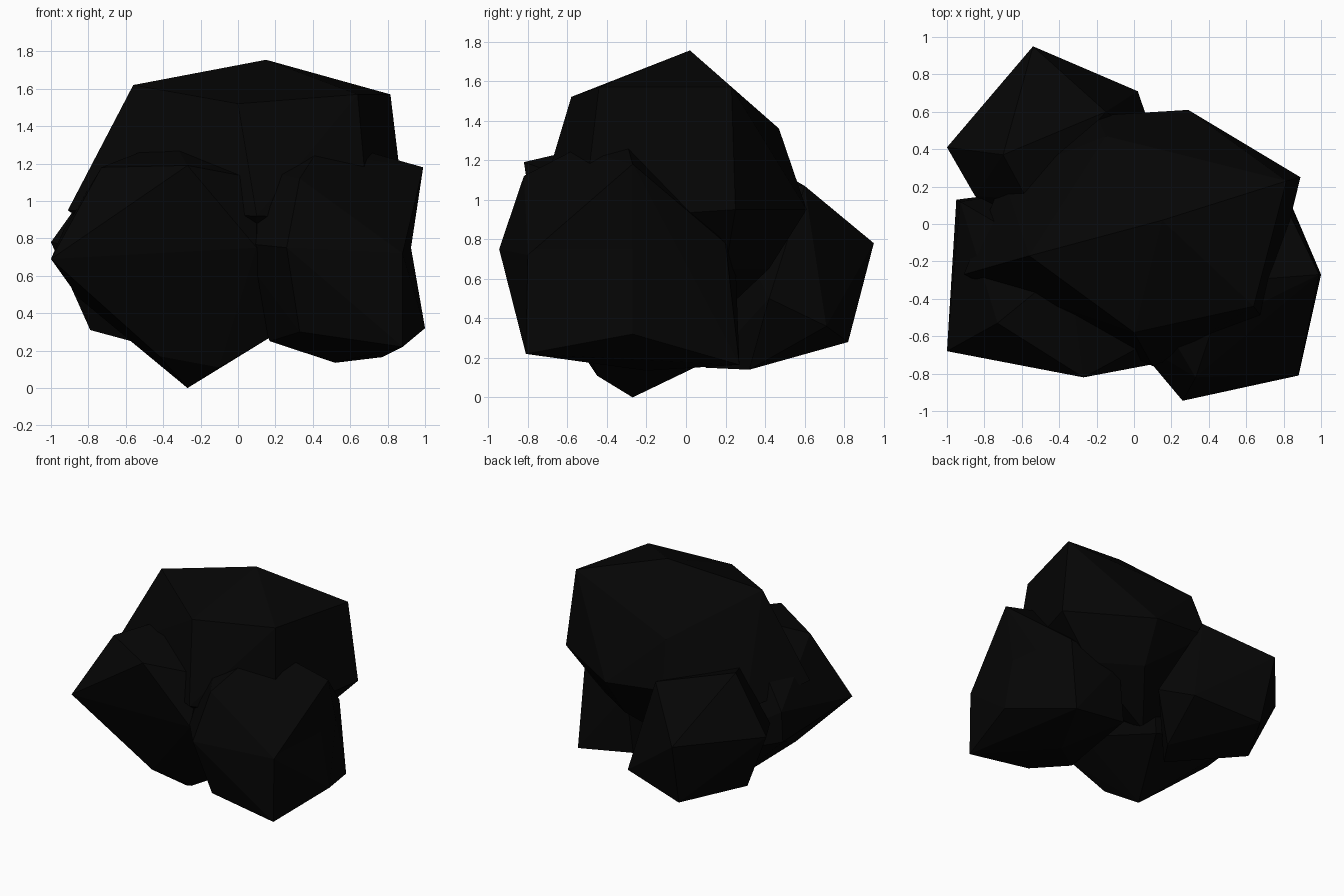
import bpy
import bmesh
import math

# One near-black colour for every lump
coal = bpy.data.materials.new("coal_black")
coal.diffuse_color = (0.0016, 0.0016, 0.0016, 1.0)


def chunk(name, corners, dent=None):
    """Faceted lump: convex hull of corner points, with an optional
    dent = (height, side, depth) pressed into its right-hand side."""
    bm = bmesh.new()
    for c in corners:
        bm.verts.new(c)
    bmesh.ops.convex_hull(bm, input=bm.verts)
    loose = [v for v in bm.verts if not v.link_faces]
    bmesh.ops.delete(bm, geom=loose, context='VERTS')
    if dent:
        height, side, depth = dent
        geom = bm.verts[:] + bm.edges[:] + bm.faces[:]
        bmesh.ops.bisect_plane(bm, geom=geom, plane_co=(0, 0, height),
                               plane_no=(0, 0, 1))
        for v in bm.verts:
            if abs(v.co.z - height) < 0.001 and v.co.x > side:
                v.co.x -= depth
    else:
        bmesh.ops.dissolve_limit(bm, angle_limit=math.radians(3),
                                 verts=bm.verts, edges=bm.edges)
    bmesh.ops.recalc_face_normals(bm, faces=bm.faces)
    mesh = bpy.data.meshes.new(name)
    bm.to_mesh(mesh)
    bm.free()
    mesh.materials.append(coal)
    obj = bpy.data.objects.new(name, mesh)
    bpy.context.collection.objects.link(obj)
    return obj


# Large lump on top
chunk("top_lump", [
    (-0.56, -0.17, 1.62), (0.15, 0.02, 1.755), (0.815, 0.23, 1.57),
    (0.64, -0.44, 1.57), (0.0, -0.58, 1.52), (-0.15, 0.47, 1.36),
    (0.89, 0.25, 0.95), (0.29, 0.61, 0.95), (-0.2, 0.58, 1.0),
    (-0.91, -0.27, 0.95), (-0.7, 0.25, 0.85), (0.7, -0.52, 0.9),
    (0.1, -0.76, 0.92), (0.6, 0.2, 0.65), (0.25, 0.42, 0.65),
    (0.0, 0.1, 0.35)])

# Lump at the front right
chunk("front_right_lump", [
    (0.26, -0.945, 0.75), (0.33, -0.80, 0.30), (0.88, -0.81, 0.22),
    (1.0, -0.27, 0.32), (0.99, -0.27, 1.18), (0.77, 0.27, 0.165),
    (0.76, 0.20, 0.78), (0.33, -0.82, 1.12), (-0.03, -0.60, 0.78),
    (0.17, -0.50, 0.25), (0.52, -0.20, 0.135), (0.60, -0.30, 1.29),
    (0.88, -0.80, 0.72), (0.30, 0.24, 0.24), (0.42, -0.55, 1.26),
    (0.20, -0.60, 1.15), (0.35, 0.25, 0.70)], dent=(0.75, 0.93, 0.07))

# Lump at the front left, reaching the ground
chunk("front_left_lump", [
    (-1.0, -0.68, 0.69), (-0.73, -0.53, 1.18), (-0.27, -0.82, 1.19),
    (-0.27, -0.27, 0.0), (-0.42, -0.49, 0.17), (-0.95, 0.13, 0.62),
    (0.1, -0.75, 0.75), (0.28, -0.25, 0.34), (-0.35, -0.22, 1.33),
    (0.1, -0.62, 1.12), (0.0, 0.25, 0.25), (-0.93, 0.12, 0.85),
    (-0.1, -0.45, 0.11), (-0.50, -0.28, 0.19), (0.17, -0.50, 0.27),
    (-0.85, -0.18, 0.48), (-0.62, -0.50, 0.35)])

# Lump at the back left
chunk("back_left_lump", [
    (-0.54, 0.95, 0.78), (-1.0, 0.41, 0.78), (-0.51, 0.82, 0.28),
    (0.02, 0.71, 0.36), (-0.79, 0.35, 0.31), (-0.70, 0.37, 1.20),
    (-0.57, 0.13, 1.12), (-0.85, 0.15, 0.75), (-0.15, 0.60, 1.07),
    (-0.05, 0.32, 0.14), (0.12, 0.42, 0.5), (-0.7, 0.05, 0.8),
    (-0.2, 0.1, 0.15)])
